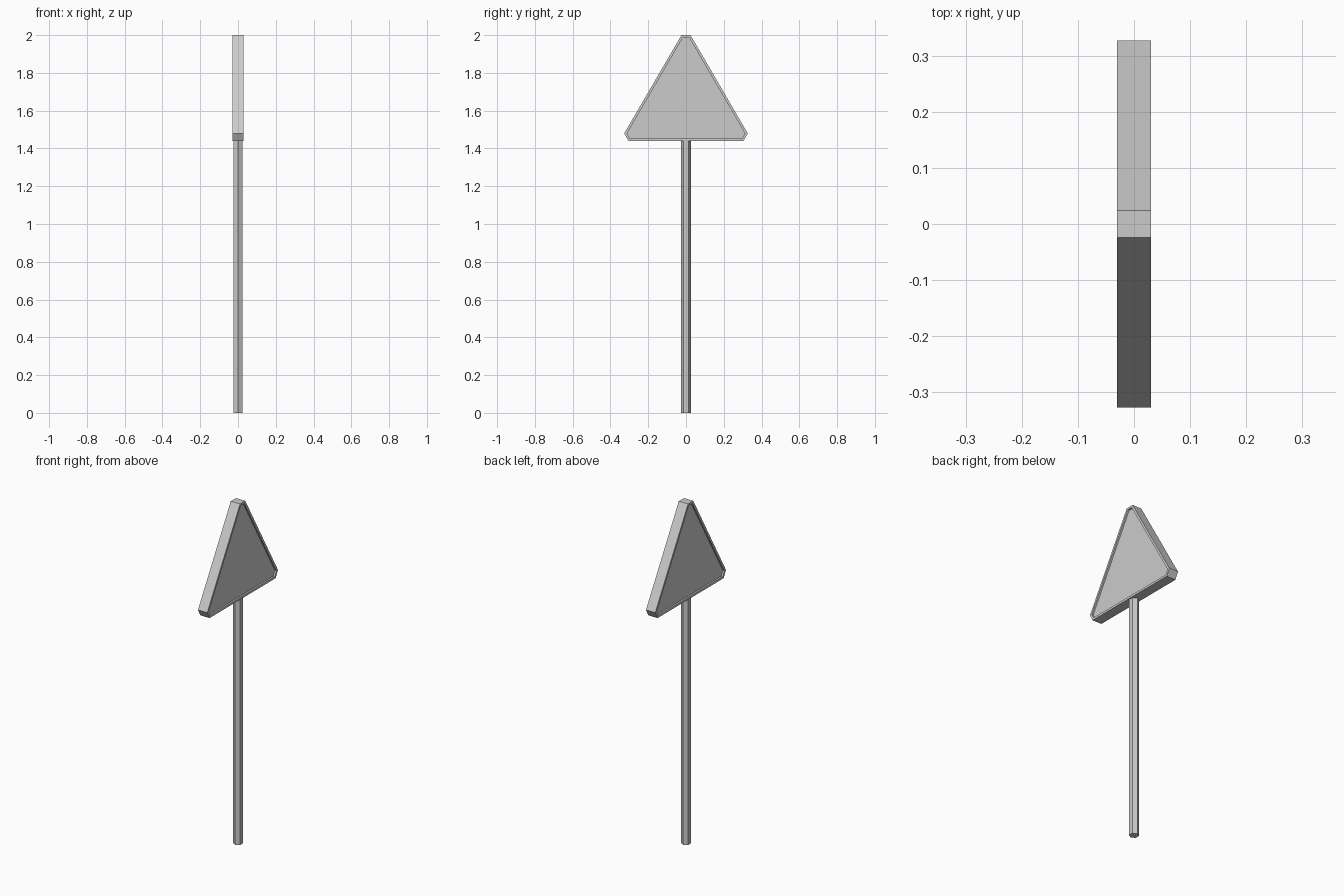
import bpy
import bmesh
import math
from mathutils import Matrix

cube = bpy.data.objects.get("Cube")
if cube:
    bpy.data.objects.remove(cube, do_unlink=True)

# One plain grey for the whole model
GREY = (0.6, 0.6, 0.6, 1.0)
metal = bpy.data.materials.new("plain grey")
metal.use_nodes = True
metal.diffuse_color = GREY
bsdf = next(n for n in metal.node_tree.nodes if n.type == 'BSDF_PRINCIPLED')
bsdf.inputs["Base Color"].default_value = GREY

HALF_DEPTH = 0.03
RIM = 0.013
RECESS = 0.01
BOARD_BOTTOM = 1.44
POLE_RADIUS = 0.027


def finish(bm, name):
    bmesh.ops.recalc_face_normals(bm, faces=bm.faces)
    mesh = bpy.data.meshes.new(name)
    bm.to_mesh(mesh)
    bm.free()
    mesh.materials.append(metal)
    obj = bpy.data.objects.new(name, mesh)
    bpy.context.collection.objects.link(obj)
    return obj


# Triangular board with clipped corners, mirrored across y
half = [(0.305, BOARD_BOTTOM), (0.327, 1.48), (0.024, 2.0)]
outline = half + [(-y, z) for y, z in reversed(half)]
bm = bmesh.new()
back = bm.faces.new([bm.verts.new((-HALF_DEPTH, y, z)) for y, z in outline])
grown = bmesh.ops.extrude_face_region(bm, geom=[back], use_keep_orig=True)
front_verts = [v for v in grown["geom"] if isinstance(v, bmesh.types.BMVert)]
bmesh.ops.translate(bm, verts=front_verts, vec=(2 * HALF_DEPTH, 0, 0))
bmesh.ops.recalc_face_normals(bm, faces=bm.faces)

# Raised rim around a shallow recessed panel on both sides
panels = [f for f in bm.faces if abs(f.normal.x) > 0.9]
bmesh.ops.inset_individual(bm, faces=panels, thickness=RIM, use_even_offset=True)
for panel in panels:
    side = math.copysign(1, panel.calc_center_median().x)
    sunk = bmesh.ops.extrude_discrete_faces(bm, faces=[panel])["faces"][0]
    bmesh.ops.translate(bm, verts=sunk.verts, vec=(-side * RECESS, 0, 0))
finish(bm, "sign_board")

# Six-sided pole with corners pointing to the front and back
bm = bmesh.new()
height = BOARD_BOTTOM + 0.01
bmesh.ops.create_cone(
    bm, cap_ends=True, segments=6, radius1=POLE_RADIUS, radius2=POLE_RADIUS,
    depth=height, matrix=Matrix.Translation((0, 0, height / 2)))
corner = max(bm.verts, key=lambda v: v.co.y)
if abs(corner.co.x) > 0.001:
    bmesh.ops.rotate(bm, verts=bm.verts, cent=(0, 0, 0),
                     matrix=Matrix.Rotation(math.pi / 6, 3, 'Z'))
finish(bm, "pole")
